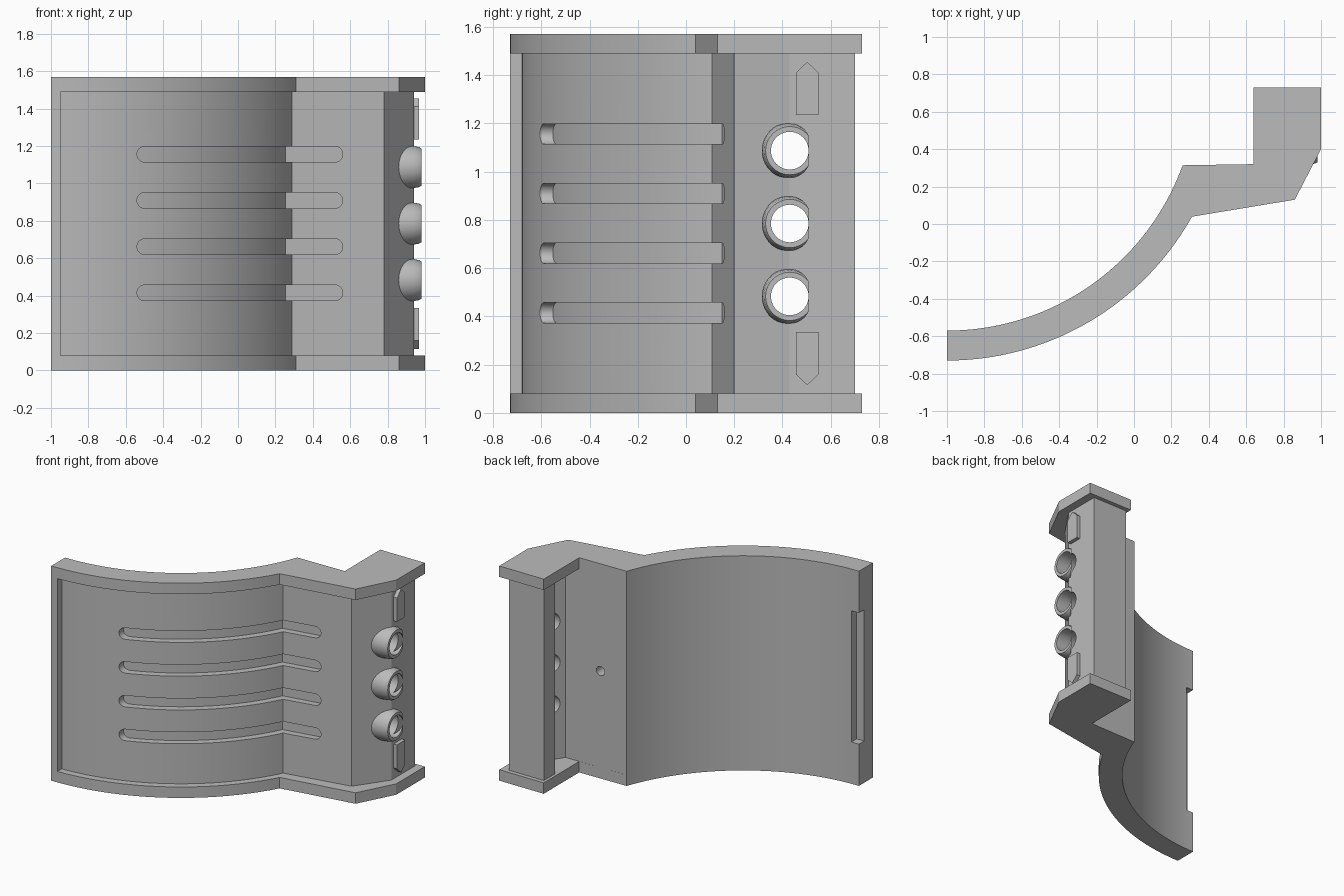
import bpy, bmesh, math
from mathutils import Matrix

if "Cube" in bpy.data.objects:
    bpy.data.objects.remove(bpy.data.objects["Cube"])

grey = bpy.data.materials.new("plain_grey")
grey.use_nodes = True
colour = (0.5, 0.5, 0.5, 1)
grey.diffuse_color = colour
grey.node_tree.nodes["Principled BSDF"].inputs["Base Color"].default_value = colour

CX, CY = -1.0, 0.77          # centre of the curved wall
HEIGHT, RIM = 1.57, 0.08
MID = HEIGHT / 2


def make(name, bm):
    bmesh.ops.recalc_face_normals(bm, faces=bm.faces)
    mesh = bpy.data.meshes.new(name)
    bm.to_mesh(mesh)
    bm.free()
    mesh.materials.append(grey)
    ob = bpy.data.objects.new(name, mesh)
    bpy.context.collection.objects.link(ob)
    return ob


def activate(ob):
    bpy.ops.object.select_all(action='DESELECT')
    ob.select_set(True)
    bpy.context.view_layer.objects.active = ob


def smooth(ob):
    activate(ob)
    bpy.ops.object.shade_smooth_by_angle(angle=math.radians(25))


def prism(name, profile, z0, z1):
    bm = bmesh.new()
    face = bm.faces.new([bm.verts.new((x, y, z0)) for x, y in profile])
    top = bmesh.ops.extrude_face_region(bm, geom=[face])["geom"]
    bmesh.ops.translate(bm, vec=(0, 0, z1 - z0),
                        verts=[v for v in top if isinstance(v, bmesh.types.BMVert)])
    return make(name, bm)


def arc_y(x, radius):
    return CY - math.sqrt(radius ** 2 - (x - CX) ** 2)


def arc(radius, x0, x1, n=40):
    a0, a1 = (math.asin((x - CX) / radius) for x in (x0, x1))
    angles = [a0 + (a1 - a0) * i / n for i in range(n + 1)]
    return [(CX + radius * math.sin(a), CY - radius * math.cos(a)) for a in angles]


def cut(ob, cutter):
    cutter.hide_render = True
    mod = ob.modifiers.new("cut", 'BOOLEAN')
    mod.operation, mod.solver, mod.object = 'DIFFERENCE', 'EXACT', cutter
    activate(ob)
    bpy.ops.object.modifier_apply(modifier=mod.name)
    bpy.data.objects.remove(cutter)


def rod(name, radius, centre, depth, axis):
    bm = bmesh.new()
    turn = Matrix.Rotation(math.pi / 2, 4, axis)
    bmesh.ops.create_cone(bm, cap_ends=True, segments=40, radius1=radius, radius2=radius,
                          depth=depth, matrix=Matrix.Translation(centre) @ turn)
    return make(name, bm)


# Top and bottom flanges
back_arc = arc(1.34, 0.26, -1)
flange = arc(1.5, -1, 0.31) + [(0.86, 0.13), (1, 0.40), (1, 0.73), (0.64, 0.73),
                               (0.64, 0.32)] + back_arc
for name, z in (("lower_flange", 0), ("upper_flange", HEIGHT - RIM)):
    smooth(prism(name, flange, z, z + RIM))

# Recessed body with an end rim and a hollow column
wall = [(-1, -0.73), (-0.95, -0.729)] + arc(1.45, -0.95, 0.29)
wall += [(0.78, 0.20), (0.94, 0.43), (0.94, 0.70), (0.66, 0.70), (0.66, 0.57),
         (0.88, 0.57), (0.88, 0.51), (0.75, 0.32)] + back_arc
body = prism("body", wall, RIM, HEIGHT - RIM)


# Long round-ended grooves that follow the front surface
def groove(z, x0=-0.54, x1=0.56, r=0.042, corner=0.255):
    ends = [r * (1 - math.cos(math.pi / 2 * i / 8)) for i in range(9)]
    curve = [p[0] for p in arc(1.4, x0 + r, corner, 30)][1:]
    xs = [x0 + e for e in ends] + curve + [x1 - e for e in reversed(ends)]
    bm = bmesh.new()
    previous = None
    for x in xs:
        e = min(x - x0, x1 - x, r)
        h = max(math.sqrt(max(r * r - (r - e) ** 2, 0)), 0.002)
        floor = arc_y(min(x, corner), 1.4) + 0.184 * max(x - corner, 0)
        ring = [bm.verts.new(p) for p in ((x, -1, z - h), (x, floor, z - h),
                                          (x, floor, z + h), (x, -1, z + h))]
        if previous:
            for i in range(4):
                j = (i + 1) % 4
                bm.faces.new((previous[i], previous[j], ring[j], ring[i]))
        else:
            bm.faces.new(ring)
        previous = ring
    bm.faces.new(previous)
    return make("groove_cutter", bm)


for i in range(4):
    cut(body, groove(0.415 + 0.247 * i))

# Port holes, pin hole and the notch in the end edge
ports = [MID + 0.302 * i for i in (-1, 0, 1)]
for z in ports:
    cut(body, rod("port_cutter", 0.078, (0.9, 0.43, z), 0.5, 'Y'))
cut(body, rod("pin_cutter", 0.033, (0.47, 0.32, MID), 0.16, 'X'))
notch = [(-1.1, -0.63), (-0.94, -0.63), (-0.94, -0.45), (-1.1, -0.45)]
cut(body, prism("notch_cutter", notch, MID - 0.48, MID + 0.48))
smooth(body)

# Hollow port collars, turned around the x axis
collar = [(0.078, 0.86), (0.078, 0.98), (0.1, 0.98), (0.107, 0.968), (0.112, 0.94),
          (0.116, 0.9), (0.116, 0.82)]
for i, z in enumerate(ports):
    bm = bmesh.new()
    vs = [bm.verts.new((x, 0.43 + r, z)) for r, x in collar]
    edges = [bm.edges.new(pair) for pair in zip(vs, vs[1:])]
    bmesh.ops.spin(bm, geom=vs + edges, cent=(0, 0.43, z), axis=(1, 0, 0),
                   angle=math.tau, steps=40, use_merge=True)
    bmesh.ops.remove_doubles(bm, verts=bm.verts, dist=0.0005)
    # Trim the part that would pass through the slanted wall
    bmesh.ops.bisect_plane(bm, geom=bm.verts[:] + bm.edges[:] + bm.faces[:],
                           plane_co=(0.765, 0.2, z), plane_no=(0.23, -0.16, 0),
                           clear_inner=True)
    smooth(make(f"port_collar_{i + 1}", bm))

# Pointed plates above and below the ports
for name, s in (("upper_pointer", 1), ("lower_pointer", -1)):
    bm = bmesh.new()
    outline = [(0.455, 0.45), (0.55, 0.45), (0.55, 0.625), (0.5025, 0.67), (0.455, 0.625)]
    face = bm.faces.new([bm.verts.new((0.935, y, MID + s * h)) for y, h in outline])
    top = bmesh.ops.extrude_face_region(bm, geom=[face])["geom"]
    bmesh.ops.translate(bm, vec=(0.033, 0, 0),
                        verts=[v for v in top if isinstance(v, bmesh.types.BMVert)])
    make(name, bm)
